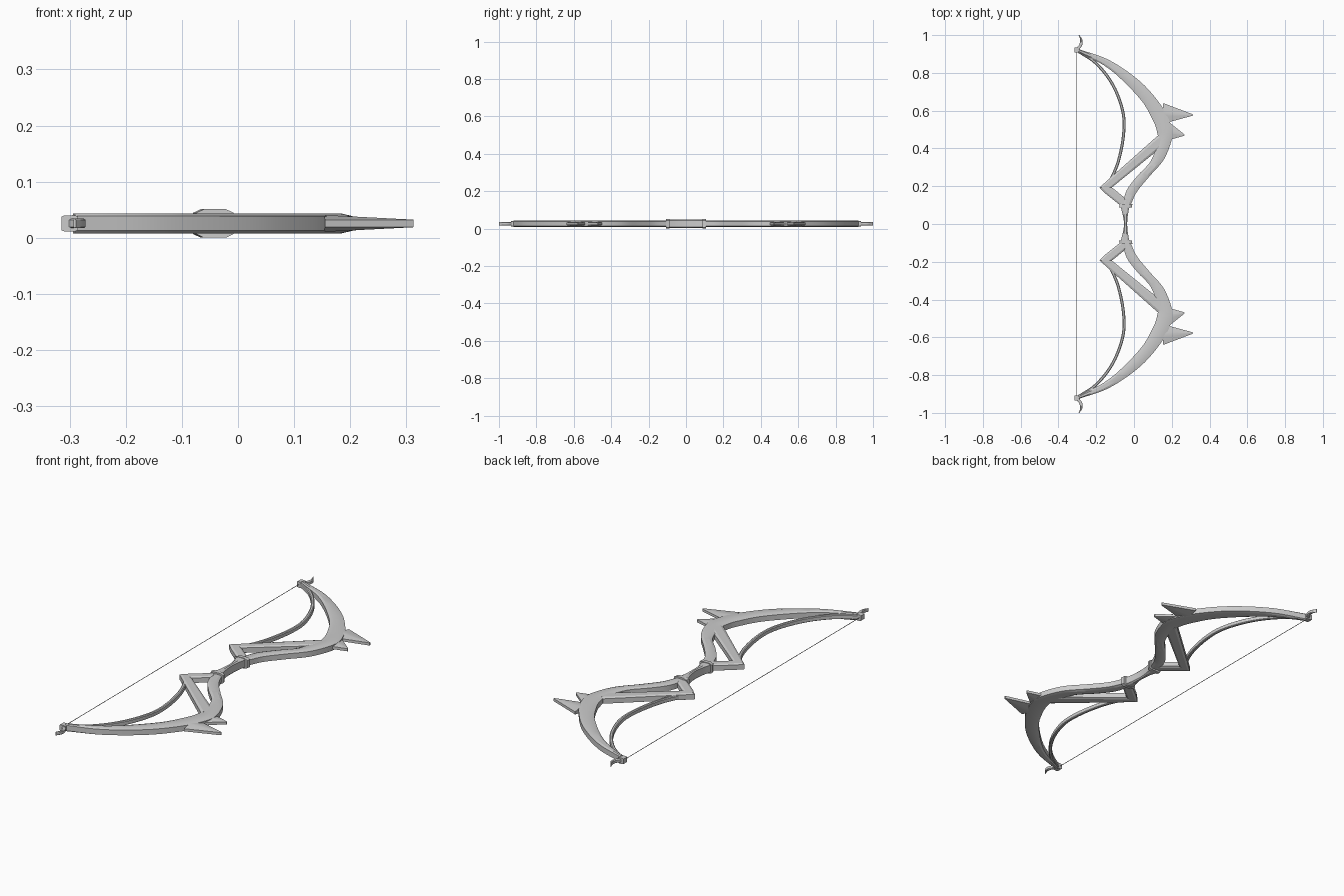
import bpy, bmesh, math
from mathutils import Vector

cube = bpy.data.objects.get("Cube")
if cube:
    bpy.data.objects.remove(cube)

grey = bpy.data.materials.new("bow_grey")
grey.use_nodes = True
colour = (0.6, 0.6, 0.6, 1)
grey.diffuse_color = colour
grey.node_tree.nodes["Principled BSDF"].inputs["Base Color"].default_value = colour
MID = 0.0255


def smooth_path(points, steps):
    """Catmull-Rom curve through the points."""
    if steps == 1:
        return [Vector(p) for p in points]
    p = [Vector(q) for q in points]
    p = [2 * p[0] - p[1]] + p + [2 * p[-1] - p[-2]]
    out = []
    for i in range(1, len(p) - 2):
        a, b, c, d = p[i - 1:i + 3]
        for s in range(steps):
            t = s / steps
            out.append(0.5 * (2 * b + (c - a) * t + (2 * a - 5 * b + 4 * c - d) * t * t
                              + (3 * b - a - 3 * c + d) * t ** 3))
    return out + [p[-2]]


def finish(name, bm, mirror=True):
    bmesh.ops.recalc_face_normals(bm, faces=bm.faces)
    mesh = bpy.data.meshes.new(name)
    bm.to_mesh(mesh)
    bm.free()
    mesh.materials.append(grey)
    obj = bpy.data.objects.new(name, mesh)
    bpy.context.collection.objects.link(obj)
    if mirror:
        mod = obj.modifiers.new("other_half", "MIRROR")
        mod.use_axis = (False, True, False)
        mod.use_mirror_merge = False
    bpy.ops.object.select_all(action="DESELECT")
    obj.select_set(True)
    bpy.context.view_layer.objects.active = obj
    bpy.ops.object.shade_smooth_by_angle(angle=math.radians(20))
    return obj


def strip(name, edge_a, edge_b, side, top, inset=0.25, steps=1, taper=None, mirror=True):
    """Chamfered bar between two edge lines; side and top are half heights."""
    bm = bmesh.new()
    rings = []
    pairs = list(zip(smooth_path(edge_a, steps), smooth_path(edge_b, steps)))
    for i, (a, b) in enumerate(pairs):
        k = 1 if taper is None else 1 + (taper - 1) * i / (len(pairs) - 1)
        section = [(0, -side), (0, side), (inset, top * k), (1 - inset, top * k),
                   (1, side), (1, -side), (1 - inset, -top * k), (inset, -top * k)]
        rings.append([bm.verts.new((*a.lerp(b, t), MID + z)) for t, z in section])
    for r, s in zip(rings, rings[1:]):
        for j in range(8):
            bm.faces.new((r[j], r[j - 1], s[j - 1], s[j]))
    bm.faces.new(rings[0])
    bm.faces.new(rings[-1])
    return finish(name, bm, mirror)


# Recurved limbs, from tip to grip
strip("limb",
      [(-0.29, 0.925), (-0.13, 0.867), (0.03, 0.757), (0.135, 0.64), (0.188, 0.545),
       (0.203, 0.465), (0.16, 0.345), (0.08, 0.25), (0.015, 0.17), (-0.02, 0.095)],
      [(-0.295, 0.91), (-0.13, 0.82), (0.03, 0.665), (0.1, 0.55), (0.122, 0.487),
       (0.125, 0.44), (0.09, 0.335), (0.02, 0.257), (-0.038, 0.18), (-0.062, 0.095)],
      0.013, 0.0175, steps=5)

# Angled braces between limb bend and grip
strip("elbow_brace",
      [(0.125, 0.467), (-0.183, 0.193), (-0.15, 0.16), (-0.06, 0.088)],
      [(0.175, 0.43), (-0.118, 0.193), (-0.112, 0.19), (-0.045, 0.135)],
      0.012, 0.0165, 0.2)

# Thin inner bows, offset either side of a centre line
centre = smooth_path([(-0.295, 0.915), (-0.2, 0.85), (-0.114, 0.74), (-0.06, 0.6),
                      (-0.055, 0.476), (-0.085, 0.325), (-0.14, 0.2)], 5)
edges = [[], []]
for i, p in enumerate(centre):
    d = centre[min(i + 1, len(centre) - 1)] - centre[max(i - 1, 0)]
    n = Vector((-d.y, d.x)).normalized() * 0.008
    edges[0].append(p + n)
    edges[1].append(p - n)
strip("inner_bow", *edges, 0.008, 0.011)

# Blades on the outside of each bend
strip("large_blade", [(0.155, 0.64), (0.313, 0.58)], [(0.15, 0.53), (0.313, 0.574)],
      0.0065, 0.015, 0.4, taper=0.45)
strip("small_blade", [(0.185, 0.54), (0.268, 0.473)], [(0.17, 0.44), (0.268, 0.468)],
      0.0065, 0.015, 0.4, taper=0.45)

# Limb tips: nock block and curled hook
strip("nock", [(-0.315, 0.907), (-0.315, 0.935)], [(-0.285, 0.907), (-0.285, 0.935)],
      0.012, 0.0145, 0.2)
strip("tip_hook", [(-0.305, 0.93), (-0.289, 0.952), (-0.285, 0.975), (-0.293, 1.0)],
      [(-0.285, 0.93), (-0.273, 0.95), (-0.273, 0.975), (-0.289, 1.0)],
      0.006, 0.0085, steps=3)

# Waisted grip with a collar at each end
strip("grip",
      [(-0.074, -0.1), (-0.06, -0.05), (-0.053, 0), (-0.06, 0.05), (-0.074, 0.1)],
      [(-0.022, -0.1), (-0.032, -0.05), (-0.036, 0), (-0.032, 0.05), (-0.022, 0.1)],
      0.018, 0.023, steps=4, mirror=False)
strip("grip_collar", [(-0.08, 0.088), (-0.074, 0.106)], [(-0.012, 0.088), (-0.008, 0.106)],
      0.019, 0.0253, 0.2)

# Bowstring
bm = bmesh.new()
bmesh.ops.create_cone(bm, cap_ends=True, segments=6, radius1=0.0015, radius2=0.0015, depth=1.83)
for v in bm.verts:
    v.co = Vector((v.co.x - 0.306, v.co.z, v.co.y + MID))
finish("bowstring", bm, mirror=False)
